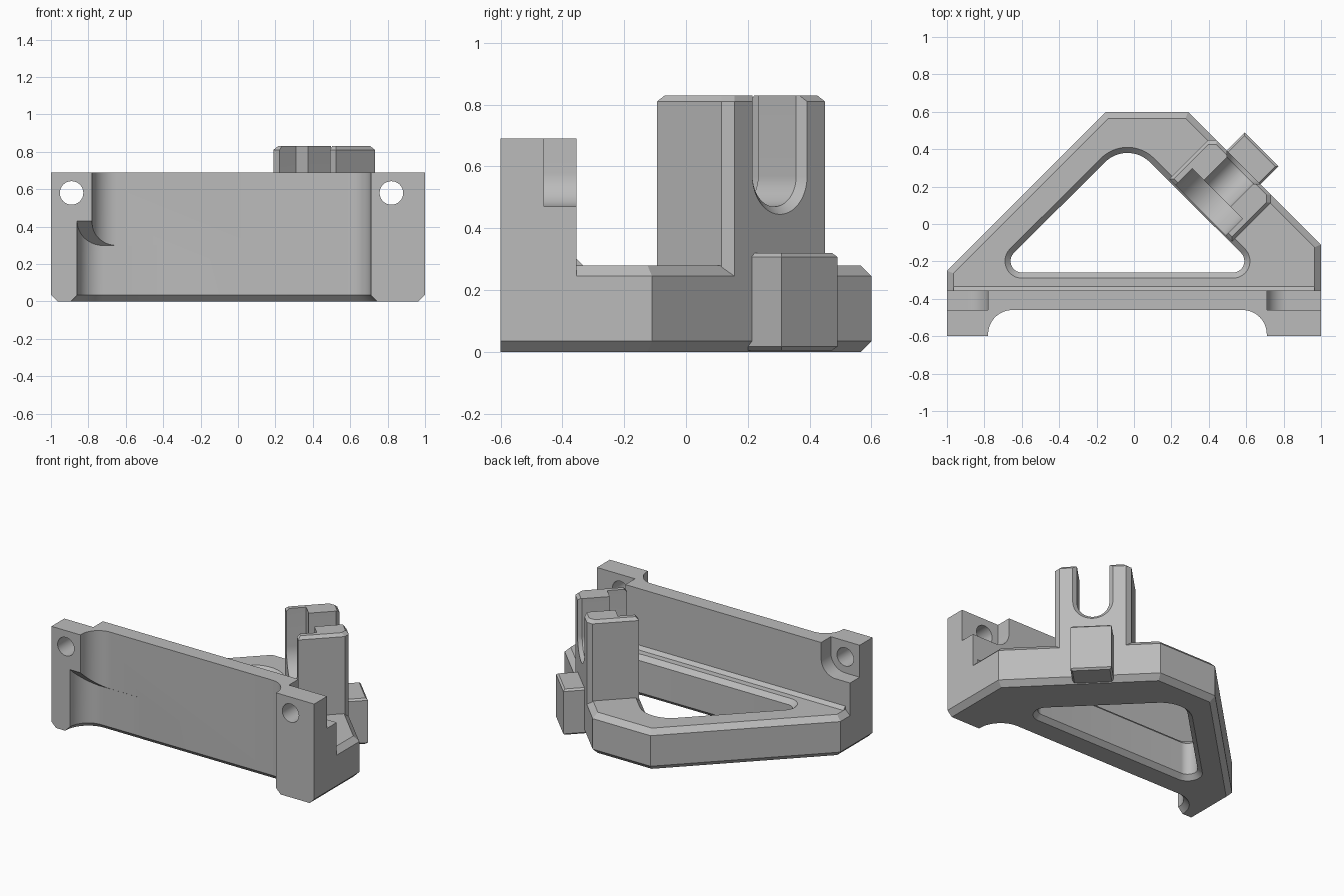
import bpy, bmesh, math
from mathutils import Vector
from mathutils.geometry import intersect_line_line_2d, intersect_line_line

if "Cube" in bpy.data.objects:
    bpy.data.objects.remove(bpy.data.objects["Cube"], do_unlink=True)

grey = bpy.data.materials.new("plain grey")
grey.use_nodes = True
grey.diffuse_color = (0.5, 0.5, 0.5, 1)
grey.node_tree.nodes["Principled BSDF"].inputs["Base Color"].default_value = grey.diffuse_color

R2 = math.sqrt(2)
EDGE = 0.89 / R2      # distance of the slanted outer side from the centre
POST_U = 0.2          # position of the fork along that side


def loft(name, loops):
    """Closed solid through a list of equal-length loops of 3D points."""
    bm = bmesh.new()
    rings = [[bm.verts.new(p) for p in loop] for loop in loops]
    for a, b in zip(rings, rings[1:]):
        for i in range(len(a)):
            j = (i + 1) % len(a)
            bm.faces.new((a[i], a[j], b[j], b[i]))
    bm.faces.new(rings[0])
    bm.faces.new(rings[-1])
    bmesh.ops.recalc_face_normals(bm, faces=bm.faces)
    me = bpy.data.meshes.new(name)
    bm.to_mesh(me)
    bm.free()
    me.materials.append(grey)
    ob = bpy.data.objects.new(name, me)
    bpy.context.collection.objects.link(ob)
    return ob


def combine(target, tool, op):
    """Apply a boolean and remove the tool."""
    mod = target.modifiers.new("bool", 'BOOLEAN')
    mod.object, mod.operation, mod.solver = tool, op, 'EXACT'
    dg = bpy.context.evaluated_depsgraph_get()
    me = bpy.data.meshes.new_from_object(target.evaluated_get(dg))
    target.modifiers.clear()
    target.data = me
    bpy.data.objects.remove(tool, do_unlink=True)


def arc(cx, cy, r, a0, a1, n=16):
    return [(cx + r * math.cos(math.radians(a0 + (a1 - a0) * i / n)),
             cy + r * math.sin(math.radians(a0 + (a1 - a0) * i / n))) for i in range(n + 1)]


def flat(pts, z):
    return [(x, y, z) for x, y in pts]


def turned(u, v, z):
    """u runs along the slanted side, v points out of it."""
    return ((u + v) / R2, (v - u) / R2, z)


def inset(pts, d):
    """Move all edges but the first inward (counter-clockwise outline)."""
    lines = []
    for i, p in enumerate(pts):
        a, b = Vector(p), Vector(pts[(i + 1) % len(pts)])
        t = (b - a).normalized()
        n = Vector((-t.y, t.x)) * (d if i else 0)
        lines.append((a + n, b + n))
    out = []
    for i in range(len(pts)):
        (a, b), (c, e) = lines[i - 1], lines[i]
        hit = intersect_line_line(a.to_3d(), b.to_3d(), c.to_3d(), e.to_3d())[0]
        out.append((hit.x, hit.y))
    return out


# Chamfered triangular frame
outline = [(-1, -0.6), (1, -0.6), (1, -0.11), (0.29, 0.6), (-0.15, 0.6), (-1, -0.25)]
body = loft("bracket_body", [flat(inset(outline, d), z) for d, z in
                             ((0.035, 0), (0, 0.035), (0, 0.245), (0.035, 0.28))])

# Rounded triangular opening, chamfered on both rims
def opening(d):
    return (arc(0.528, -0.198, 0.062 + d, -90, 45) + arc(-0.035, 0.21, 0.17 + d, 45, 135)
            + arc(-0.598, -0.198, 0.062 + d, 135, 270))

combine(body, loft("cutter", [flat(opening(d), z) for d, z in
                              ((0.04, -0.01), (0, 0.03), (0, 0.25), (0.04, 0.29))]), 'DIFFERENCE')

# Upright wall and the small fillet at its foot
def bar(profile, x):
    return loft("bar", [[(s * x, y, z) for y, z in profile] for s in (-1, 1)])

combine(body, bar([(-0.6, 0.15), (-0.355, 0.15), (-0.355, 0.69), (-0.6, 0.69)], 1), 'UNION')
combine(body, bar([(-0.37, 0.26), (-0.325, 0.26), (-0.325, 0.272), (-0.355, 0.302), (-0.37, 0.302)],
                  0.965), 'UNION')

# Front channel with rounded corners, flared at the bottom
def channel(x0, x1, r, back, d=0.0):
    return ([(x0 - d, -0.7)] + arc(x0 + r, back - r, r + d, 180, 90)
            + arc(x1 - r, back - r, r + d, 90, 0) + [(x1 + d, -0.7)])

combine(body, loft("cutter", [flat(channel(-0.78, 0.71, 0.13, -0.46, d), z) for d, z in
                              ((0.045, -0.01), (0, 0.035), (0, 0.8))]), 'DIFFERENCE')

# Lower side relief with a sloping ceiling
low = [flat(channel(-0.86, -0.3, 0.14, -0.459, d), z) for d, z in ((0.045, -0.01), (0, 0.035))]
low.append([(x, y, 0.43 - 0.93 * (y + 0.6)) for x, y, z in low[1]])
combine(body, loft("cutter", low), 'DIFFERENCE')

# Screw pockets behind the wall ends, and the screw holes
for side, inner, hole in ((-1, 0.78, 0.89), (1, 0.71, 0.82)):
    prof = ([(1.1, 0.8), (inner, 0.8)] + arc(inner + 0.11, 0.58, 0.11, 180, 270) + [(1.1, 0.47)])
    combine(body, loft("cutter", [[(side * x, y, z) for x, z in prof] for y in (-0.46, -0.3)]),
            'DIFFERENCE')
    ring = arc(side * hole, 0.58, 0.063, 0, 348.75, 31)
    combine(body, loft("cutter", [[(x, y, z) for x, z in ring] for y in (-0.7, -0.4)]),
            'DIFFERENCE')

# Fork post with a stepped, rounded slot
def post_ring(d, z):
    h, c, v0, v1 = 0.237 - d, 0.03, 0.304 + d, EDGE - d
    return [turned(POST_U + u, v, z) for u, v in
            ((-h, v0), (h, v0), (h, v1 - c), (h - c, v1), (c - h, v1), (-h, v1 - c))]

post = loft("post", [post_ring(0, 0.15), post_ring(0, 0.81), post_ring(0.018, 0.83)])

def slot_ring(r, v):
    prof = [(POST_U - r, 0.9)] + arc(POST_U, 0.57, r, 180, 360, 28) + [(POST_U + r, 0.9)]
    return [turned(u, v, z) for u, z in prof]

combine(post, loft("cutter", [slot_ring(r, v) for r, v in
                              ((0.19, 0.25), (0.19, 0.43), (0.1, 0.43),
                               (0.1, EDGE - 0.025), (0.145, EDGE + 0.02))]), 'DIFFERENCE')
combine(body, post, 'UNION')

# Block on the outside of the slanted side
def lug_ring(d, z):
    h, v0, v1 = 0.128 - d, 0.55, 0.764 - d
    return [turned(POST_U + u, v, z) for u, v in ((-h, v0), (h, v0), (h, v1), (-h, v1))]

lug = loft("side_lug", [lug_ring(0.012, 0.005), lug_ring(0, 0.017),
                        lug_ring(0, 0.308), lug_ring(0.012, 0.32)])

# Smooth the round surfaces, keep the edges sharp
for ob in (body, lug):
    bpy.ops.object.select_all(action='DESELECT')
    ob.select_set(True)
    bpy.context.view_layer.objects.active = ob
    bpy.ops.object.shade_smooth_by_angle(angle=math.radians(25))
